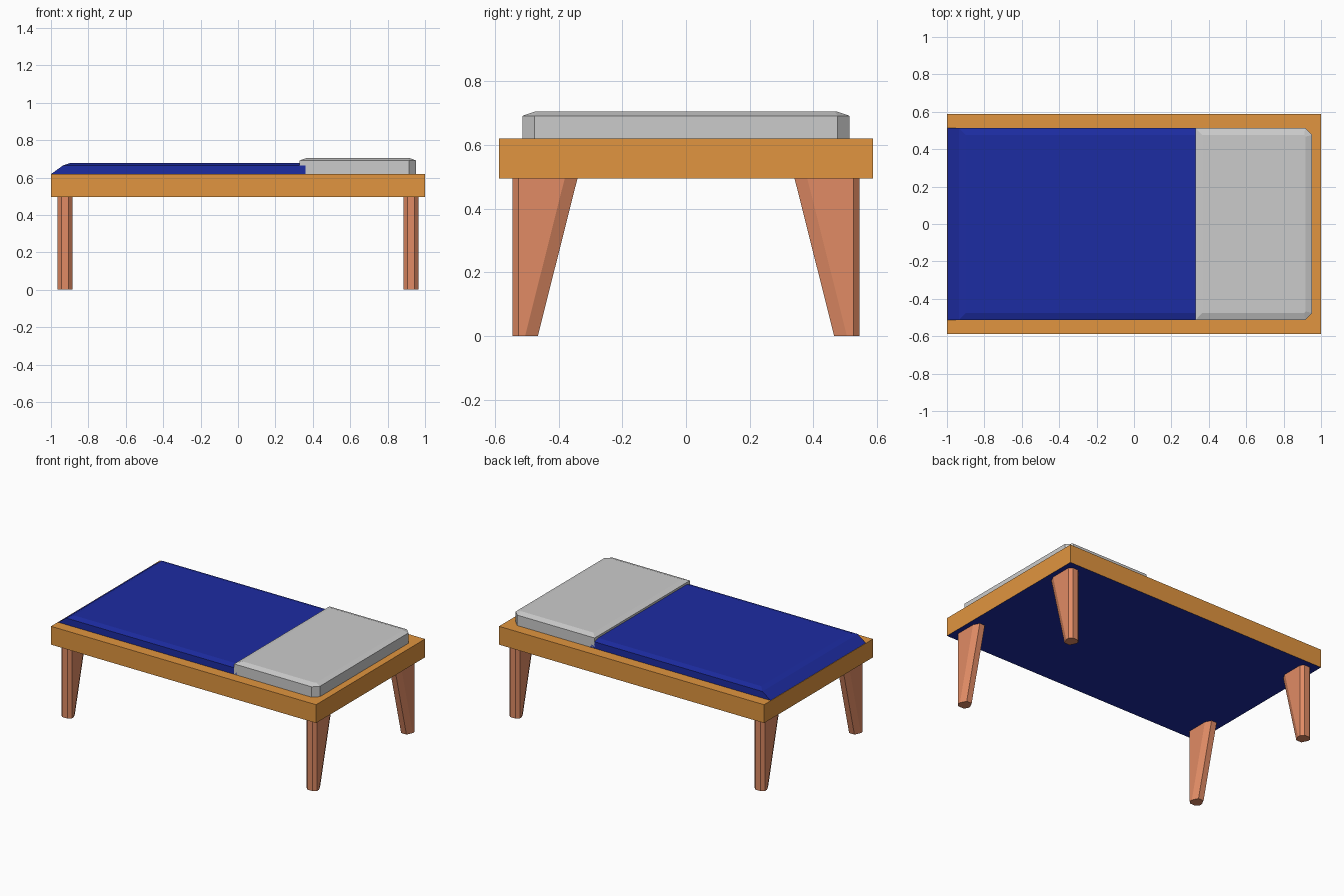
import bpy, bmesh

if "Cube" in bpy.data.objects:
    bpy.data.objects.remove(bpy.data.objects["Cube"])


def material(name, color):
    m = bpy.data.materials.new(name)
    m.diffuse_color = (*color, 1)
    m.use_nodes = True
    m.node_tree.nodes["Principled BSDF"].inputs["Base Color"].default_value = m.diffuse_color
    return m


wood = material("wood", (0.75, 0.30, 0.05))
leg_wood = material("leg wood", (0.75, 0.26, 0.13))
blue = material("blue fabric", (0.012, 0.025, 0.36))


def loft(name, rings, mats=()):
    """Closed solid through matching rings, bottom to top."""
    bm = bmesh.new()
    loops = [[bm.verts.new(p) for p in ring] for ring in rings]
    n = len(loops[0])
    bottom = bm.faces.new(loops[0][::-1])
    bm.faces.new(loops[-1])
    for a, b in zip(loops, loops[1:]):
        for i in range(n):
            j = (i + 1) % n
            bm.faces.new((a[i], a[j], b[j], b[i]))
    bmesh.ops.recalc_face_normals(bm, faces=bm.faces)
    if len(mats) > 1:
        bottom.material_index = 1
    me = bpy.data.meshes.new(name)
    bm.to_mesh(me)
    bm.free()
    for m in mats:
        me.materials.append(m)
    ob = bpy.data.objects.new(name, me)
    bpy.context.collection.objects.link(ob)
    return ob


def rect(x0, x1, y, z):
    return [(x0, -y, z), (x1, -y, z), (x1, y, z), (x0, y, z)]


def cut_rect(x0, x1, y, z, c):
    """Rectangle with both corners at x1 cut off."""
    return [(x0, -y, z), (x1 - c, -y, z), (x1, -y + c, z),
            (x1, y - c, z), (x1 - c, y, z), (x0, y, z)]


# Bed frame with a blue underside
loft("bed_frame", [rect(-1, 1, 0.587, 0.495), rect(-1, 1, 0.587, 0.62)], (wood, blue))

# Blue cover, sloping down at the open end
loft("blue_cover", [rect(-1, 0.36, 0.513, 0.618),
                    rect(-0.935, 0.36, 0.513, 0.665),
                    rect(-0.90, 0.36, 0.475, 0.677)], (blue,))

# Raised grey head section
loft("head_cushion", [cut_rect(0.33, 0.952, 0.513, 0.618, 0.037),
                      cut_rect(0.33, 0.952, 0.513, 0.691, 0.037),
                      cut_rect(0.365, 0.918, 0.475, 0.704, 0.008)])


def leg_ring(sx, sy, inner, cut, z):
    """Octagon: straight outer side, inner side moves with height."""
    x0, x1, c = 0.885, 0.965, 0.02
    outer = 0.545
    pts = [(x0 + c, inner), (x1 - c, inner), (x1, inner + cut), (x1, outer - c),
           (x1 - c, outer), (x0 + c, outer), (x0, outer - c), (x0, inner + cut)]
    return [(sx * x, sy * y, z) for x, y in pts]


# Four tapered legs
for sx, side in ((-1, "left"), (1, "right")):
    for sy, end in ((-1, "front"), (1, "back")):
        loft(f"{end}_{side}_leg", [leg_ring(sx, sy, 0.465, 0.04, 0),
                                   leg_ring(sx, sy, 0.34, 0.04, 0.497)], (leg_wood,))
